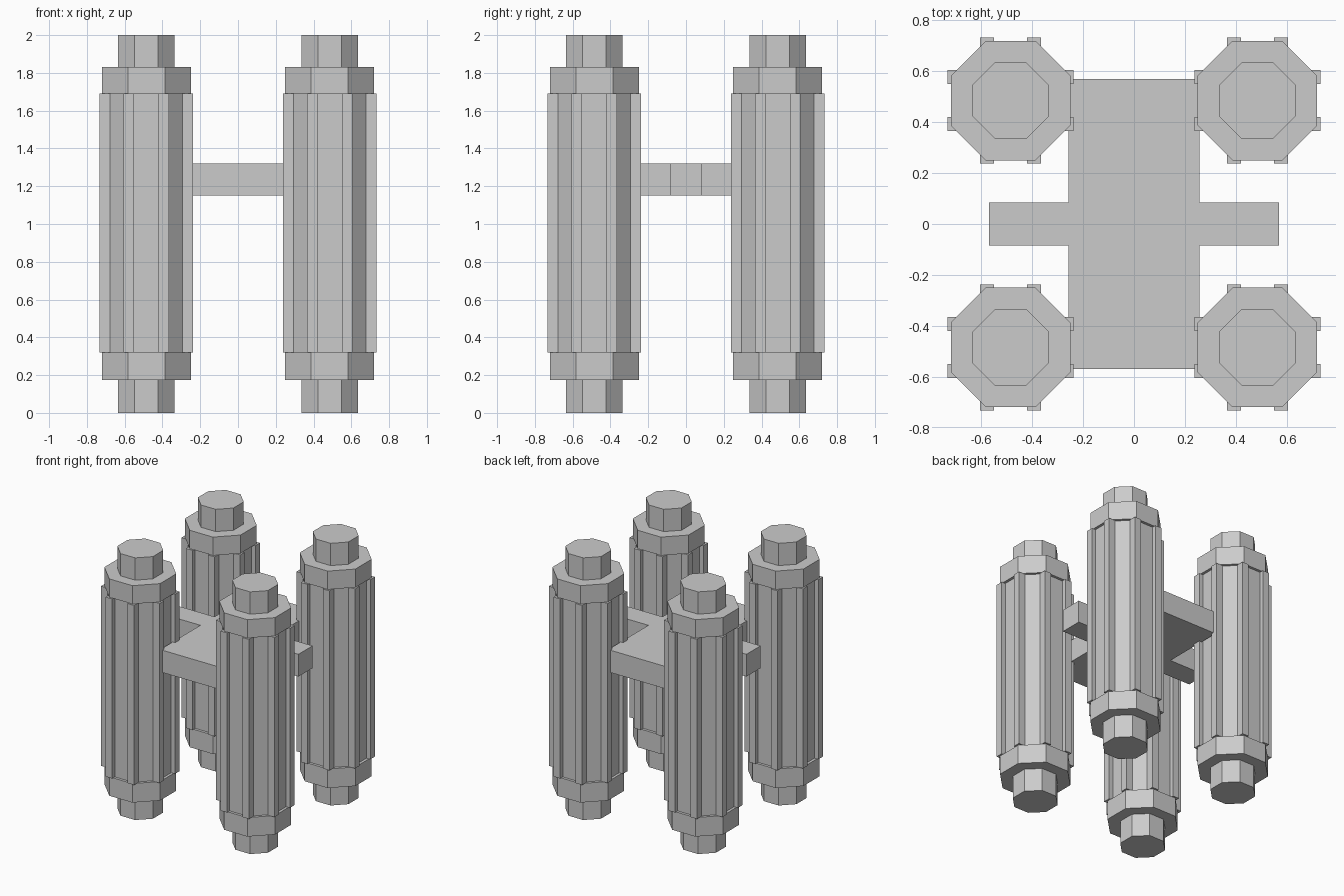
import bpy, bmesh, math
from mathutils import Matrix

if "Cube" in bpy.data.objects:
    bpy.data.objects.remove(bpy.data.objects["Cube"])

grey = bpy.data.materials.new("light grey")
grey.diffuse_color = (0.6, 0.6, 0.6, 1)
grey.use_nodes = True
grey.node_tree.nodes["Principled BSDF"].inputs["Base Color"].default_value = grey.diffuse_color


def finish(name, bm):
    bmesh.ops.recalc_face_normals(bm, faces=bm.faces)
    mesh = bpy.data.meshes.new(name)
    bm.to_mesh(mesh)
    bm.free()
    mesh.materials.append(grey)
    obj = bpy.data.objects.new(name, mesh)
    bpy.context.collection.objects.link(obj)
    return obj


def octagon(name, cx, cy, half, z0, z1):
    """Upright eight-sided prism with flats facing the axes."""
    bm = bmesh.new()
    r = half / math.cos(math.pi / 8)
    m = Matrix.Translation((cx, cy, (z0 + z1) / 2)) @ Matrix.Rotation(math.pi / 8, 4, 'Z')
    bmesh.ops.create_cone(bm, cap_ends=True, segments=8, radius1=r, radius2=r,
                          depth=z1 - z0, matrix=m)
    return finish(name, bm)


def ribs(name, cx, cy, z0, z1):
    """Eight square bars, two on each axis-facing side of the shaft."""
    bm = bmesh.new()
    near, far, w = 0.0925, 0.22, 0.055
    for sx in (-1, 1):
        for sy in (-1, 1):
            for dx, dy in ((near, far), (far, near)):
                m = Matrix.Translation((cx + sx * dx, cy + sy * dy, (z0 + z1) / 2))
                m = m @ Matrix.Diagonal((w, w, z1 - z0, 1))
                bmesh.ops.create_cube(bm, size=1, matrix=m)
    return finish(name, bm)


# Four ribbed columns with collars and end plugs
C = 0.485
for sx, side in ((-1, "left"), (1, "right")):
    for sy, end in ((-1, "front"), (1, "back")):
        x, y, tag = sx * C, sy * C, f"{end}_{side}"
        octagon("shaft_" + tag, x, y, 0.215, 0.32, 1.69)
        ribs("ribs_" + tag, x, y, 0.32, 1.69)
        octagon("lower_collar_" + tag, x, y, 0.235, 0.175, 0.32)
        octagon("upper_collar_" + tag, x, y, 0.235, 1.69, 1.83)
        octagon("lower_plug_" + tag, x, y, 0.15, 0, 0.175)
        octagon("upper_plug_" + tag, x, y, 0.15, 1.83, 2.0)

# Cross-shaped connecting plate: wide spine with two narrow arms
quarter = [(0.57, 0.085), (0.258, 0.085), (0.258, 0.57)]
outline = (quarter + [(-x, y) for x, y in reversed(quarter)]
           + [(-x, -y) for x, y in quarter]
           + [(x, -y) for x, y in reversed(quarter)])
bm = bmesh.new()
face = bm.faces.new([bm.verts.new((x, y, 1.15)) for x, y in outline])
top = bmesh.ops.extrude_face_region(bm, geom=[face], use_keep_orig=True)
bmesh.ops.translate(bm, vec=(0, 0, 0.17),
                    verts=[v for v in top["geom"] if isinstance(v, bmesh.types.BMVert)])
finish("connecting_plate", bm)
